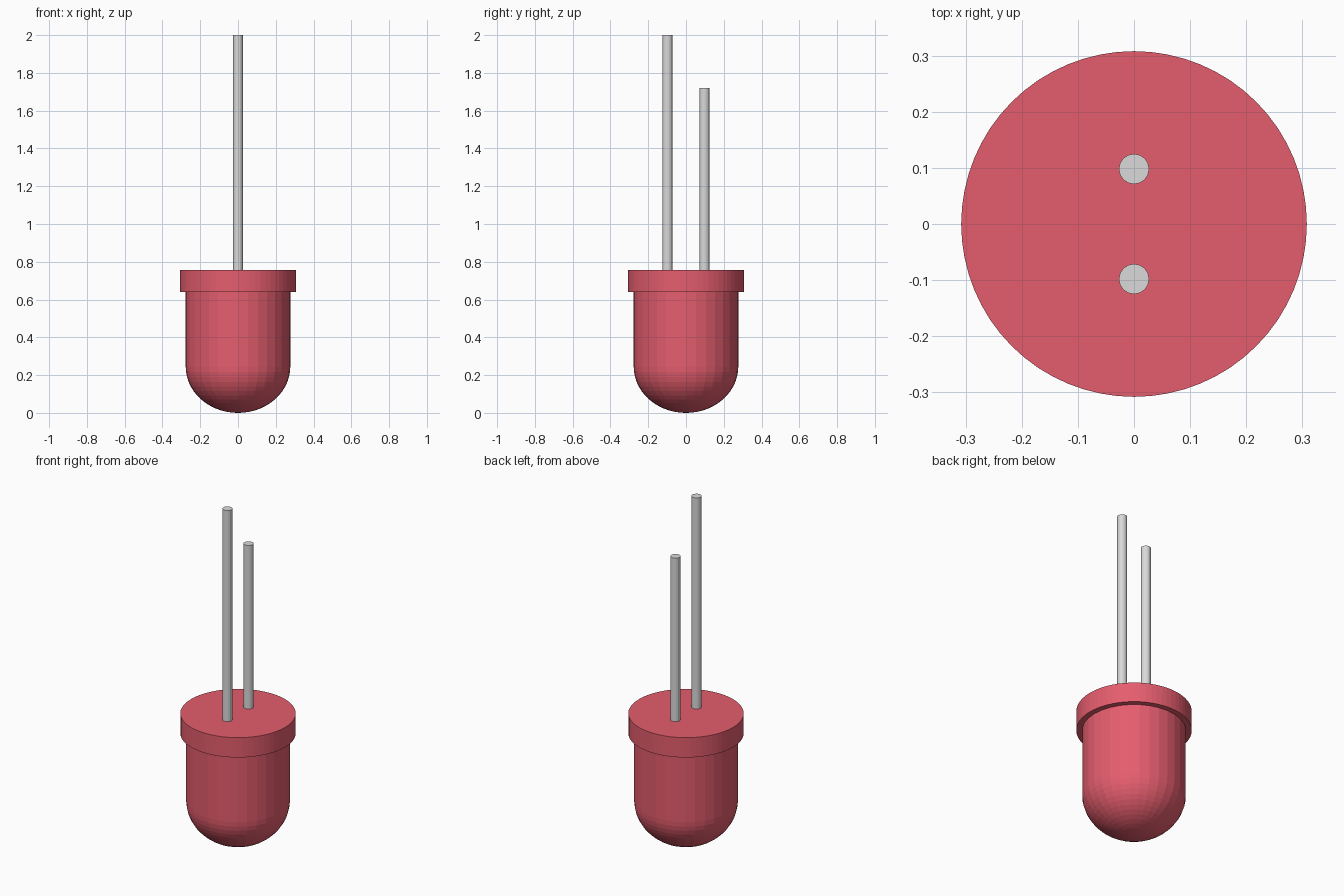
import bpy, bmesh, math

cube = bpy.data.objects.get("Cube")
if cube:
    bpy.data.objects.remove(cube, do_unlink=True)


def material(name, rgb):
    mat = bpy.data.materials.new(name)
    mat.use_nodes = True
    mat.diffuse_color = (*rgb, 1)
    mat.node_tree.nodes["Principled BSDF"].inputs["Base Color"].default_value = (*rgb, 1)
    return mat


def lathe(name, profile, sides, mat, y=0):
    """Revolve (radius, z) points, bottom to top, into a closed solid."""
    bm = bmesh.new()
    verts = [bm.verts.new((r, 0, z)) for r, z in profile]
    edges = [bm.edges.new(pair) for pair in zip(verts, verts[1:])]
    bmesh.ops.spin(bm, geom=verts + edges, axis=(0, 0, 1), cent=(0, 0, 0),
                   angle=math.tau, steps=sides, use_duplicate=False)
    bmesh.ops.remove_doubles(bm, verts=bm.verts, dist=0.0001)
    bmesh.ops.holes_fill(bm, edges=[e for e in bm.edges if e.is_boundary], sides=0)
    bmesh.ops.recalc_face_normals(bm, faces=bm.faces)
    mesh = bpy.data.meshes.new(name)
    bm.to_mesh(mesh)
    bm.free()
    mesh.materials.append(mat)
    obj = bpy.data.objects.new(name, mesh)
    obj.location.y = y
    bpy.context.collection.objects.link(obj)
    return obj


red = material("red plastic", (0.78, 0.11, 0.155))
metal = material("light grey metal", (0.7, 0.7, 0.7))

# Lens: domed bottom running into a straight barrel
radius, dome, rings = 0.277, 0.245, 14
lens = [(radius * math.sin(a), dome * (1 - math.cos(a)))
        for a in (math.pi / 2 * i / rings for i in range(rings + 1))]
lathe("lens_body", lens + [(radius, 0.66)], 32, red)

# Wider collar, the base of the lens
lathe("collar", [(0.308, 0.64), (0.308, 0.757)], 64, red)

# Two wire legs, the front one longer
for name, y, top in (("long_leg", -0.098, 2.0), ("short_leg", 0.098, 1.72)):
    lathe(name, [(0.027, 0.74), (0.027, top)], 16, metal, y)
